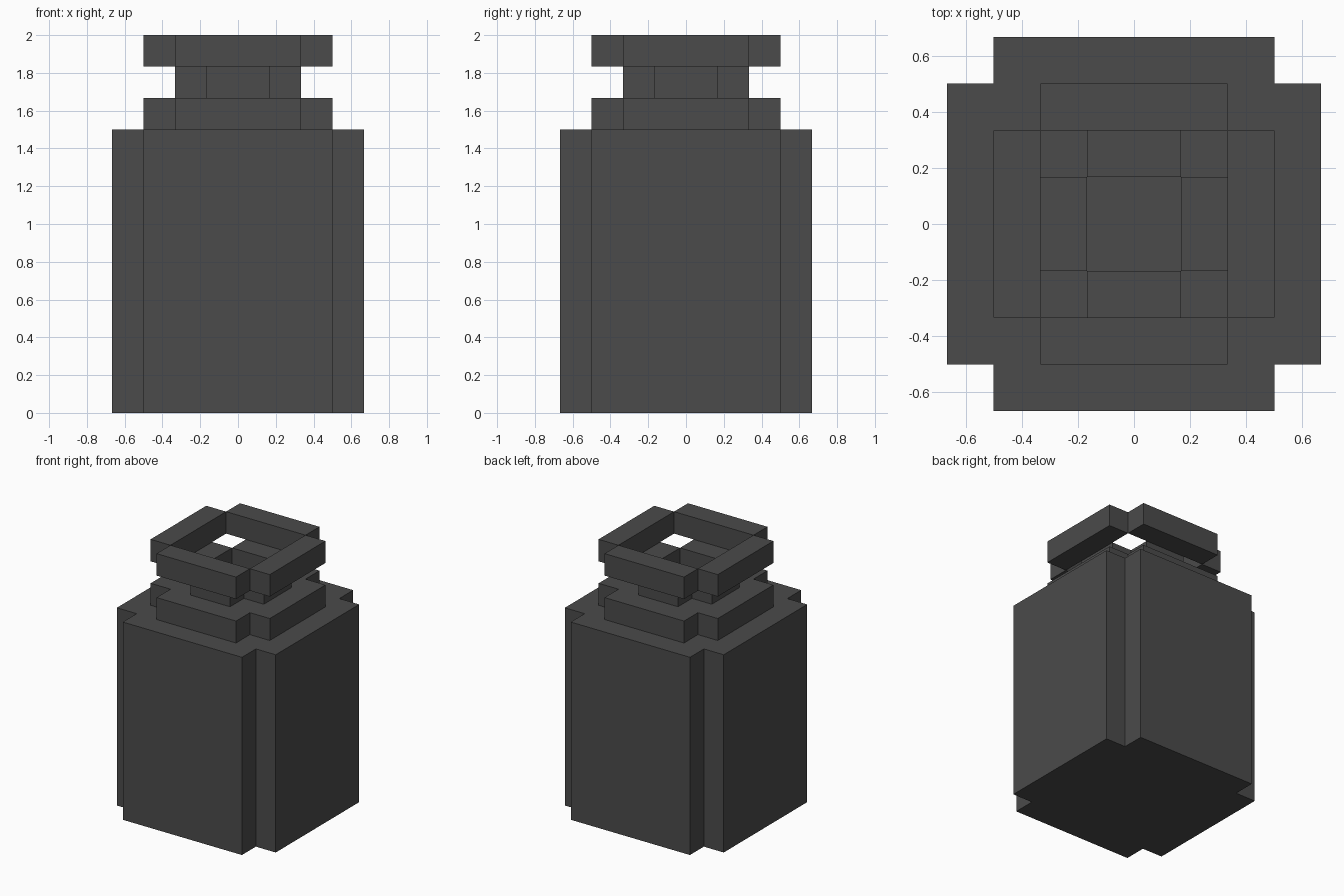
import bpy
import bmesh
from math import pi
from mathutils import Matrix

if "Cube" in bpy.data.objects:
    bpy.data.objects.remove(bpy.data.objects["Cube"])

U = 1 / 6  # one block of the stepped grid

dark = bpy.data.materials.new("dark_grey")
dark.diffuse_color = (0.07, 0.07, 0.07, 1)
dark.use_nodes = True
dark.node_tree.nodes["Principled BSDF"].inputs["Base Color"].default_value = dark.diffuse_color


def finish(name, bm):
    bmesh.ops.recalc_face_normals(bm, faces=bm.faces)
    mesh = bpy.data.meshes.new(name)
    bm.to_mesh(mesh)
    bm.free()
    mesh.materials.append(dark)
    bpy.context.collection.objects.link(bpy.data.objects.new(name, mesh))


def stepped_block(name, outer, inner, z0, z1):
    """Solid square block with notched corners."""
    bm = bmesh.new()
    a, b = outer * U, inner * U
    quarter = [(a, -b), (a, b), (b, b)]
    pts = []
    for _ in range(4):
        pts += quarter
        quarter = [(-y, x) for x, y in quarter]
    face = bm.faces.new([bm.verts.new((x, y, z0 * U)) for x, y in pts])
    ext = bmesh.ops.extrude_face_region(bm, geom=[face], use_keep_orig=True)
    top = [v for v in ext["geom"] if isinstance(v, bmesh.types.BMVert)]
    bmesh.ops.translate(bm, verts=top, vec=(0, 0, (z1 - z0) * U))
    finish(name, bm)


def bar_ring(name, outer, inner, z0, z1):
    """Four bars around an open square, meeting only at their corners."""
    bm = bmesh.new()
    for i in range(4):
        m = (Matrix.Rotation(i * pi / 2, 4, 'Z')
             @ Matrix.Translation(((outer + inner) / 2 * U, 0, (z0 + z1) / 2 * U))
             @ Matrix.Diagonal(((outer - inner) * U, 2 * inner * U, (z1 - z0) * U, 1)))
        bmesh.ops.create_cube(bm, size=1, matrix=m)
    finish(name, bm)


# Main body and shoulder
stepped_block("jar_body", 4, 3, 0, 9)
stepped_block("jar_shoulder", 3, 2, 9, 10)
# Open neck and flared lip
bar_ring("jar_neck", 2, 1, 10, 11)
bar_ring("jar_lip", 3, 2, 11, 12)
